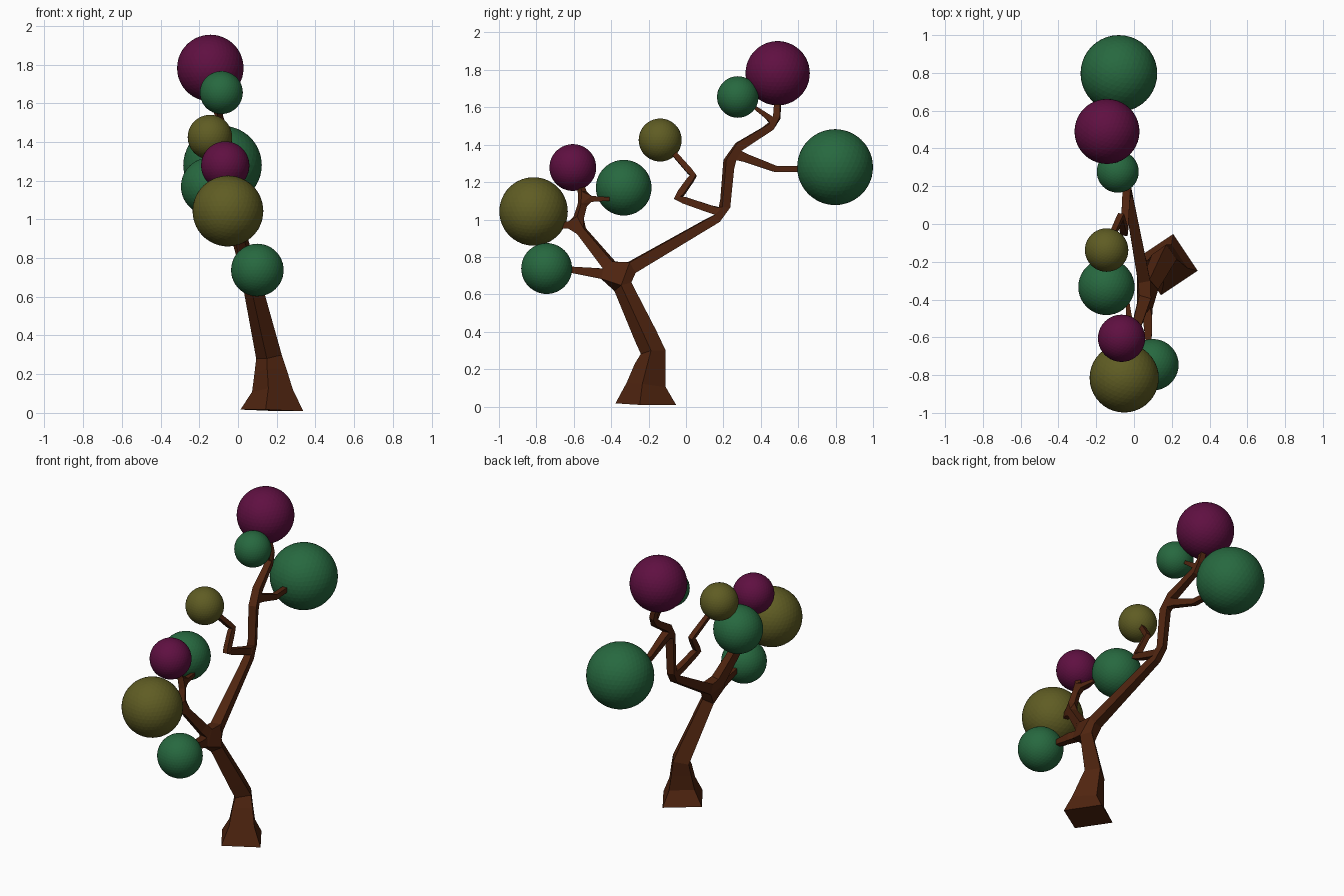
import bpy, bmesh

cube = bpy.data.objects.get("Cube")
if cube:
    bpy.data.objects.remove(cube, do_unlink=True)


def material(name, rgb):
    m = bpy.data.materials.new(name)
    m.use_nodes = True
    color = (*rgb, 1)
    m.diffuse_color = color
    m.node_tree.nodes["Principled BSDF"].inputs["Base Color"].default_value = color
    return m


bark = material("bark brown", (0.08, 0.018, 0.005))
green = material("leaf green", (0.02, 0.14, 0.05))
plum = material("leaf plum", (0.115, 0.005, 0.053))
olive = material("leaf olive", (0.115, 0.108, 0.017))


def add_object(name, bm, mat):
    mesh = bpy.data.meshes.new(name)
    bm.to_mesh(mesh)
    bm.free()
    mesh.materials.append(mat)
    ob = bpy.data.objects.new(name, mesh)
    bpy.context.collection.objects.link(ob)
    return ob


# Branch skeleton: joint name -> (parent, position, half width)
joints = {
    "base": (None, (0.175, -0.215, 0.013), 0.117),
    "flare": ("base", (0.178, -0.213, 0.115), 0.076),
    "knee": ("flare", (0.16, -0.175, 0.29), 0.048),
    "fork": ("knee", (0.065, -0.365, 0.70), 0.034),
    "low_twig": ("fork", (0.08, -0.68, 0.74), 0.012),
    "front_elbow": ("fork", (0.0, -0.585, 0.97), 0.022),
    "front_tip": ("front_elbow", (-0.03, -0.68, 0.97), 0.015),
    "front_fork": ("front_elbow", (-0.02, -0.545, 1.11), 0.018),
    "front_top": ("front_fork", (-0.05, -0.57, 1.20), 0.015),
    "inner_twig": ("front_fork", (-0.035, -0.41, 1.11), 0.01),
    "back_fork": ("fork", (-0.04, 0.205, 1.03), 0.022),
    "zig": ("back_fork", (-0.05, -0.045, 1.115), 0.018),
    "zag": ("zig", (-0.07, 0.04, 1.235), 0.016),
    "zig_tip": ("zag", (-0.12, -0.07, 1.36), 0.014),
    "upper_fork": ("back_fork", (-0.05, 0.235, 1.36), 0.025),
    "back_bend": ("upper_fork", (-0.07, 0.48, 1.27), 0.017),
    "back_tip": ("back_bend", (-0.08, 0.64, 1.27), 0.015),
    "top_fork": ("upper_fork", (-0.095, 0.485, 1.515), 0.018),
    "top_tip": ("top_fork", (-0.13, 0.49, 1.65), 0.016),
    "top_twig": ("top_fork", (-0.09, 0.36, 1.605), 0.009),
}

# Trunk and branches: square tapering limbs grown around the skeleton
bm = bmesh.new()
skin = bm.verts.layers.skin.verify()
verts = {}
for name, (parent, pos, half) in joints.items():
    v = verts[name] = bm.verts.new(pos)
    v[skin].radius = (half, half)
    v[skin].use_root = parent is None
    if parent:
        bm.edges.new((verts[parent], v))
tree = add_object("trunk_and_branches", bm, bark)
tree.modifiers.new("Limbs", "SKIN").use_smooth_shade = False

# Leaf balls: name, centre, radius, colour
balls = [
    ("back_leaf_ball", (-0.08, 0.797, 1.28), 0.203, green),
    ("top_leaf_ball", (-0.143, 0.49, 1.782), 0.172, plum),
    ("top_small_leaf_ball", (-0.086, 0.277, 1.655), 0.111, green),
    ("middle_leaf_ball", (-0.145, -0.138, 1.425), 0.115, olive),
    ("inner_leaf_ball", (-0.146, -0.333, 1.17), 0.149, green),
    ("front_upper_leaf_ball", (-0.066, -0.605, 1.278), 0.125, plum),
    ("front_leaf_ball", (-0.052, -0.815, 1.043), 0.183, olive),
    ("low_leaf_ball", (0.1, -0.745, 0.738), 0.136, green),
]
for name, centre, radius, mat in balls:
    bm = bmesh.new()
    bmesh.ops.create_icosphere(bm, subdivisions=4, radius=radius)
    add_object(name, bm, mat).location = centre
